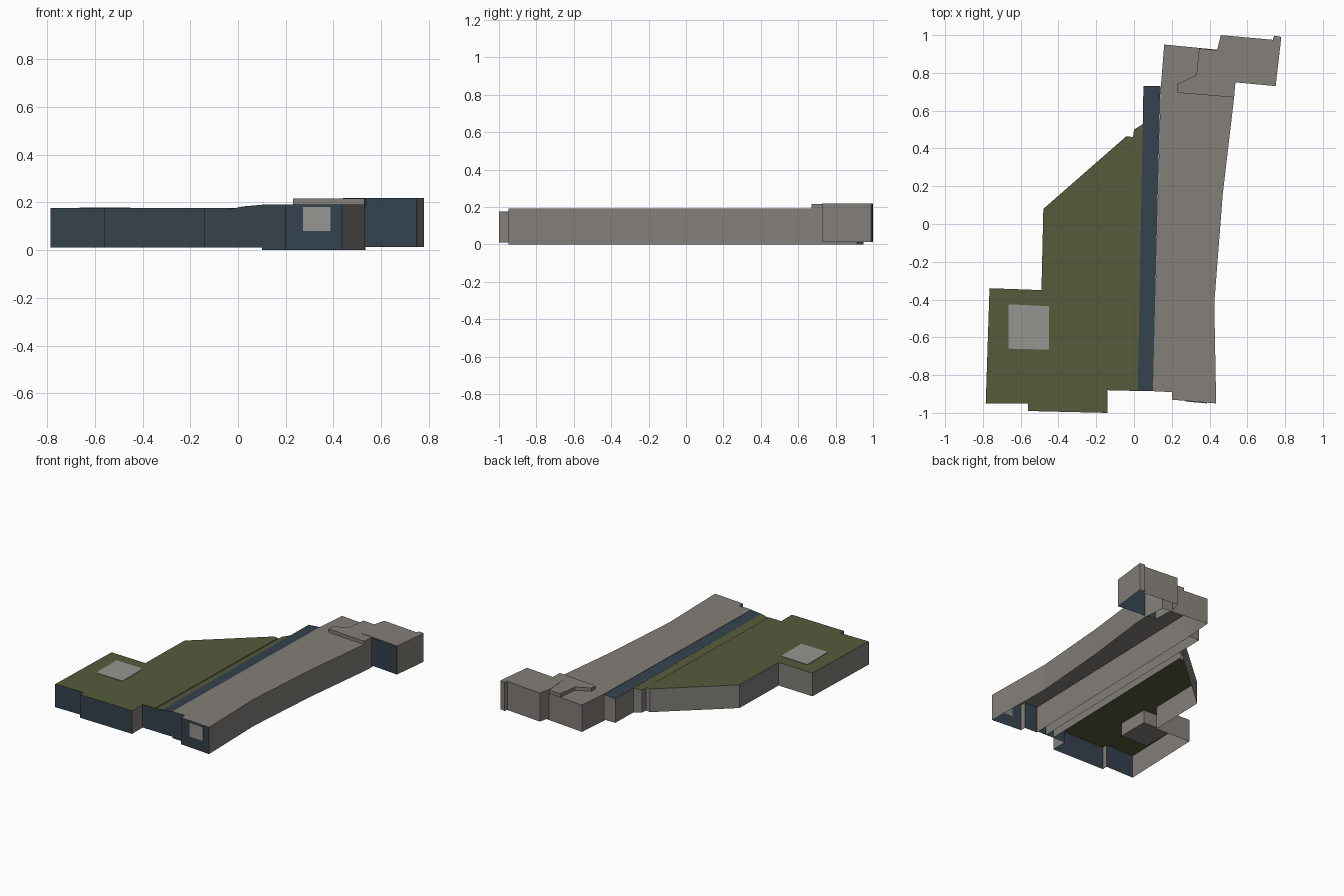
import bpy, bmesh

cube = bpy.data.objects.get("Cube")
if cube:
    bpy.data.objects.remove(cube, do_unlink=True)


def make_material(name, rgb):
    mat = bpy.data.materials.new(name)
    mat.use_nodes = True
    mat.diffuse_color = (*rgb, 1)
    mat.node_tree.nodes["Principled BSDF"].inputs["Base Color"].default_value = (*rgb, 1)
    return mat


GRAY = make_material("warm gray", (0.23, 0.215, 0.195))
SLATE = make_material("slate blue", (0.035, 0.055, 0.075))
GREEN = make_material("olive green", (0.095, 0.105, 0.045))
LIGHT = make_material("light gray", (0.31, 0.3, 0.28))


def block(name, outline, base, top, roof, side=GRAY, front=SLATE, bevel=0, closed=False):
    """Raise a counter-clockwise outline into walls and a roof; a third
    value on a point overrides the roof height there."""
    bm = bmesh.new()
    low = [bm.verts.new((p[0], p[1], base)) for p in outline]
    high = [bm.verts.new((p[0], p[1], p[2] if len(p) > 2 else top)) for p in outline]
    for i in range(len(outline)):
        j = (i + 1) % len(outline)
        bm.faces.new((low[i], low[j], high[j], high[i]))
    cap = bm.faces.new(high)
    if closed:
        bm.faces.new(low[::-1])
    # Shallow sloping eaves
    if bevel:
        bmesh.ops.inset_region(bm, faces=[cap], thickness=bevel, depth=0)
        for v in cap.verts:
            v.co.z += 0.008
    bm.normal_update()
    # Roof, front walls and remaining walls by direction
    for f in bm.faces:
        f.material_index = 0 if f.normal.z > 0.5 else 2 if f.normal.y < -0.7 else 1
    mesh = bpy.data.meshes.new(name)
    bm.to_mesh(mesh)
    bm.free()
    for mat in (roof, side, front):
        mesh.materials.append(mat)
    obj = bpy.data.objects.new(name, mesh)
    bpy.context.collection.objects.link(obj)
    return obj


# Low green wing with its stepped front and angled rear
block("green_wing", [(-.785, -.95), (-.56, -.95), (-.56, -.99), (-.14, -1), (-.14, -.88),
                     (-.04, -.882), (-.005, .46), (-.04, .465), (-.48, .08),
                     (-.49, -.35), (-.765, -.34)], .01, .168, GREEN, bevel=.025)

# Sloping green margin beside the wing
block("green_margin", [(-.04, -.882, .17), (.02, -.885, .183), (.05, .53, .183),
                       (0, .5, .172), (-.005, .46, .17)], .01, .175, GREEN)

# Slate covered passage
block("passage", [(.02, -.885, .183), (.1, -.885, .19), (.14, .73, .19),
                  (.05, .73, .183)], .01, .19, SLATE)

# Long main hall
block("main_hall", [(.1, -.885), (.2, -.89), (.2, -.93), (.435, -.95), (.425, -.42),
                    (.47, .16), (.53, .67), (.535, .75), (.52, .915), (.16, .95),
                    (.14, .7)], 0, .192, GRAY)

# Raised rear block and the slab that joins it to the hall
block("rear_block", [(.45, .757), (.535, .75), (.75, .73), (.78, .99), (.742, .997),
                     (.735, .975), (.46, 1), (.44, .92)], .013, .218, GRAY)
block("joining_slab", [(.23, .695), (.53, .67), (.537, .75), (.53, .91), (.345, .93),
                       (.33, .79), (.23, .74)], .185, .216, GRAY, front=GRAY, closed=True)

# Square roof light and front doorway panel
block("roof_light", [(-.665, -.66), (-.45, -.665), (-.45, -.435), (-.665, -.425)],
      .08, .179, LIGHT, front=GRAY, closed=True)
block("front_panel", [(.272, -.940), (.387, -.950), (.387, -.944), (.272, -.934)],
      .08, .18, LIGHT, front=LIGHT, closed=True)
